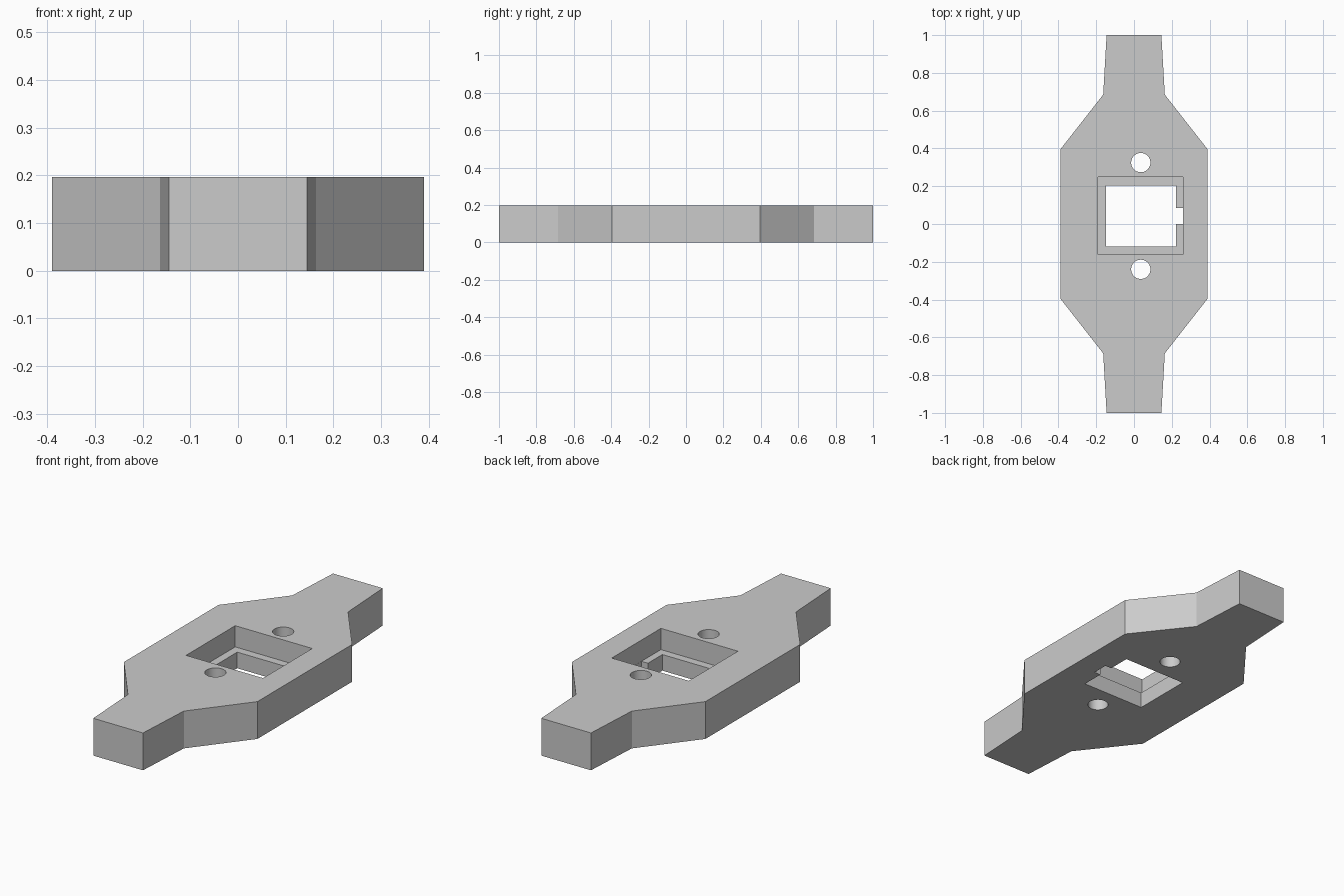
import bpy, bmesh, math

if "Cube" in bpy.data.objects:
    bpy.data.objects.remove(bpy.data.objects["Cube"], do_unlink=True)

HEIGHT, LEDGE = 0.197, 0.085

grey = bpy.data.materials.new("plain grey")
grey.use_nodes = True
colour = (0.6, 0.6, 0.6, 1)
grey.diffuse_color = colour
grey.node_tree.nodes["Principled BSDF"].inputs["Base Color"].default_value = colour


def prism(name, outline, bottom, top):
    """Extrude a counter-clockwise outline from bottom to top."""
    bm = bmesh.new()
    face = bm.faces.new([bm.verts.new((x, y, bottom)) for x, y in outline])
    new = bmesh.ops.extrude_face_region(bm, geom=[face])["geom"]
    verts = [v for v in new if isinstance(v, bmesh.types.BMVert)]
    bmesh.ops.translate(bm, verts=verts, vec=(0, 0, top - bottom))
    bmesh.ops.recalc_face_normals(bm, faces=bm.faces)
    mesh = bpy.data.meshes.new(name)
    bm.to_mesh(mesh)
    bm.free()
    mesh.materials.append(grey)
    obj = bpy.data.objects.new(name, mesh)
    bpy.context.collection.objects.link(obj)
    return obj


def rectangle(x0, x1, y0, y1):
    return [(x0, y0), (x1, y0), (x1, y1), (x0, y1)]


def circle(cx, cy, r, n=48):
    angles = [math.tau * i / n for i in range(n)]
    return [(cx + r * math.cos(a), cy + r * math.sin(a)) for a in angles]


# Plate with tapered end tabs, mirrored from one quarter of its outline
quarter = [(0.39, 0.395), (0.163, 0.685), (0.145, 1.0)]
right_side = [(x, -y) for x, y in reversed(quarter)] + quarter
outline = right_side + [(-x, y) for x, y in reversed(right_side)]
plate = prism("mounting_plate", outline, 0, HEIGHT)

# Through window with a side notch, upper recess and two screw holes
window = [(-0.148, -0.12), (0.222, -0.12), (0.222, 0.0), (0.2595, 0.0),
          (0.2595, 0.085), (0.222, 0.085), (0.222, 0.205), (-0.148, 0.205)]
cutters = [
    prism("recess_cutter", rectangle(-0.19, 0.26, -0.162, 0.248), LEDGE, 0.3),
    prism("window_cutter", window, -0.1, 0.15),
    prism("rear_screw_cutter", circle(0.036, 0.325, 0.051), -0.1, 0.3),
    prism("front_screw_cutter", circle(0.036, -0.24, 0.051), -0.1, 0.3),
]
for cutter in cutters:
    cutter.hide_render = True
    mod = plate.modifiers.new(cutter.name, "BOOLEAN")
    mod.operation = "DIFFERENCE"
    mod.solver = "EXACT"
    mod.object = cutter

# Bake the cuts and discard the cutters
depsgraph = bpy.context.evaluated_depsgraph_get()
cut_mesh = bpy.data.meshes.new_from_object(plate.evaluated_get(depsgraph))
plate.modifiers.clear()
plate.data = cut_mesh
cut_mesh.name = "mounting_plate"
for cutter in cutters:
    bpy.data.objects.remove(cutter, do_unlink=True)

# Smooth only the round hole walls
bpy.ops.object.select_all(action="DESELECT")
plate.select_set(True)
bpy.context.view_layer.objects.active = plate
# The shallow shoulder bends must stay crisp
bpy.ops.object.shade_smooth_by_angle(angle=math.radians(20))
